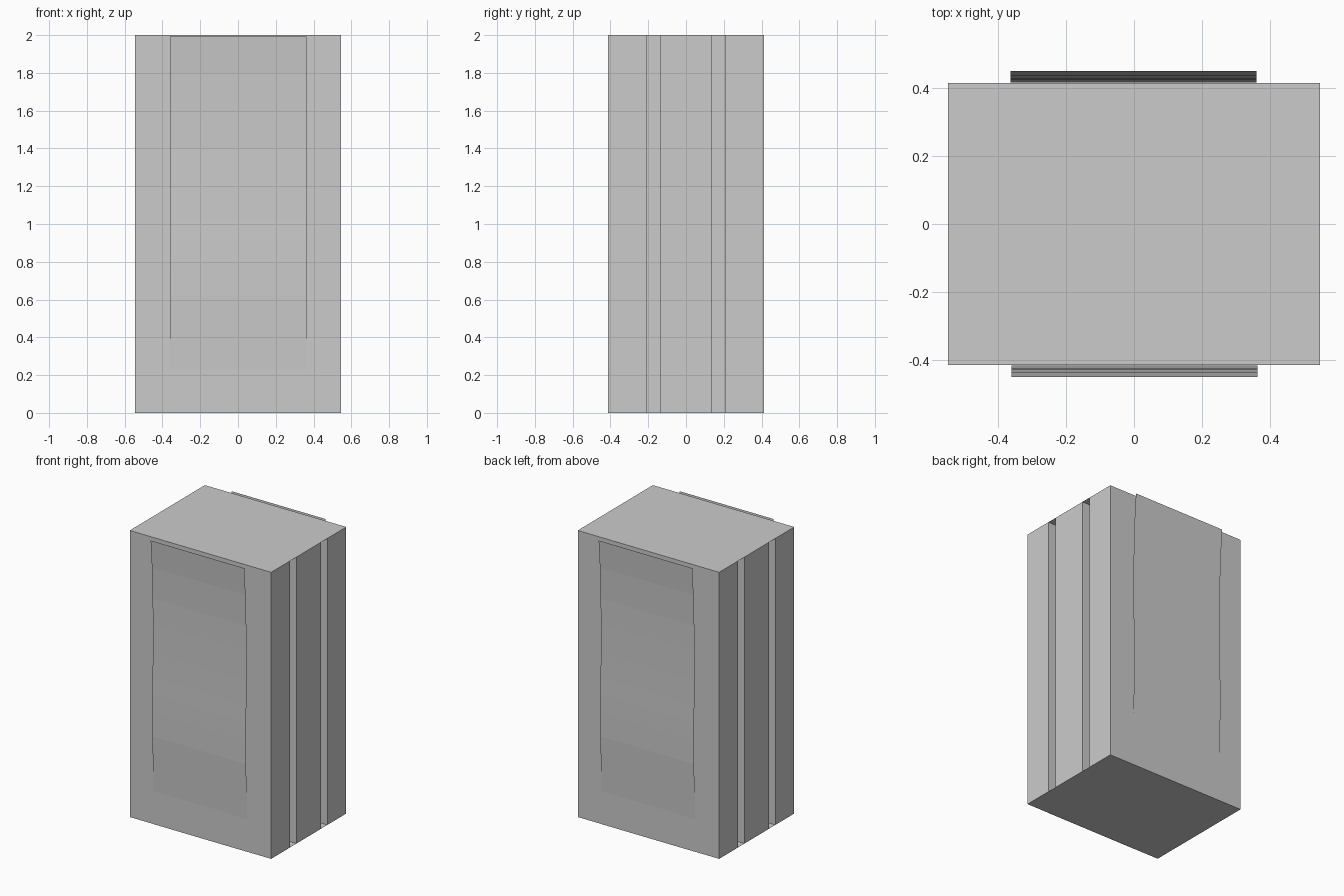
import bpy

if "Cube" in bpy.data.objects:
    bpy.data.objects.remove(bpy.data.objects["Cube"])

W, D, H = 0.546, 0.414, 2.0            # half width, half depth, height
G0, G1, GD = 0.135, 0.206, 0.07        # groove inner edge, outer edge, depth


def add_mesh(name, verts, faces):
    mesh = bpy.data.meshes.new(name)
    mesh.from_pydata(verts, [], faces)
    mesh.update()
    obj = bpy.data.objects.new(name, mesh)
    bpy.context.collection.objects.link(obj)
    return obj


# Cabinet walls: extruded outline with two vertical grooves on each side
side = [(W, -D), (W, -G1), (W - GD, -G1), (W - GD, -G0), (W, -G0),
        (W, G0), (W - GD, G0), (W - GD, G1), (W, G1), (W, D)]
outline = side + [(-x, -y) for x, y in side]
n = len(outline)
verts = [(x, y, z) for z in (0, H) for x, y in outline]
faces = [(i, (i + 1) % n, n + (i + 1) % n, n + i) for i in range(n)]

# Full rectangular top and bottom close the groove ends
corners = [(-W, -D), (W, -D), (W, D), (-W, D)]
b = len(verts)
verts += [(x, y, z) for z in (0, H) for x, y in corners]
faces += [(b + 3, b + 2, b + 1, b), (b + 4, b + 5, b + 6, b + 7)]
add_mesh("cabinet_body", verts, faces)

# Gently wavy thin panels on front and back: (outward distance, height)
wave = [(0.415, 0.0), (0.4155, 0.23), (0.423, 0.42), (0.431, 0.62),
        (0.431, 0.78), (0.4295, 0.91), (0.427, 1.03), (0.425, 1.2),
        (0.4245, 1.4), (0.427, 1.58), (0.435, 1.8), (0.449, 1.993)]


def panel(name, s):
    pts = [(s * x, s * -y, z) for y, z in wave for x in (-0.36, 0.363)]
    quads = [(2 * i, 2 * i + 1, 2 * i + 3, 2 * i + 2)
             for i in range(len(wave) - 1)]
    add_mesh(name, pts, quads)


panel("front_panel", 1)
panel("back_panel", -1)
